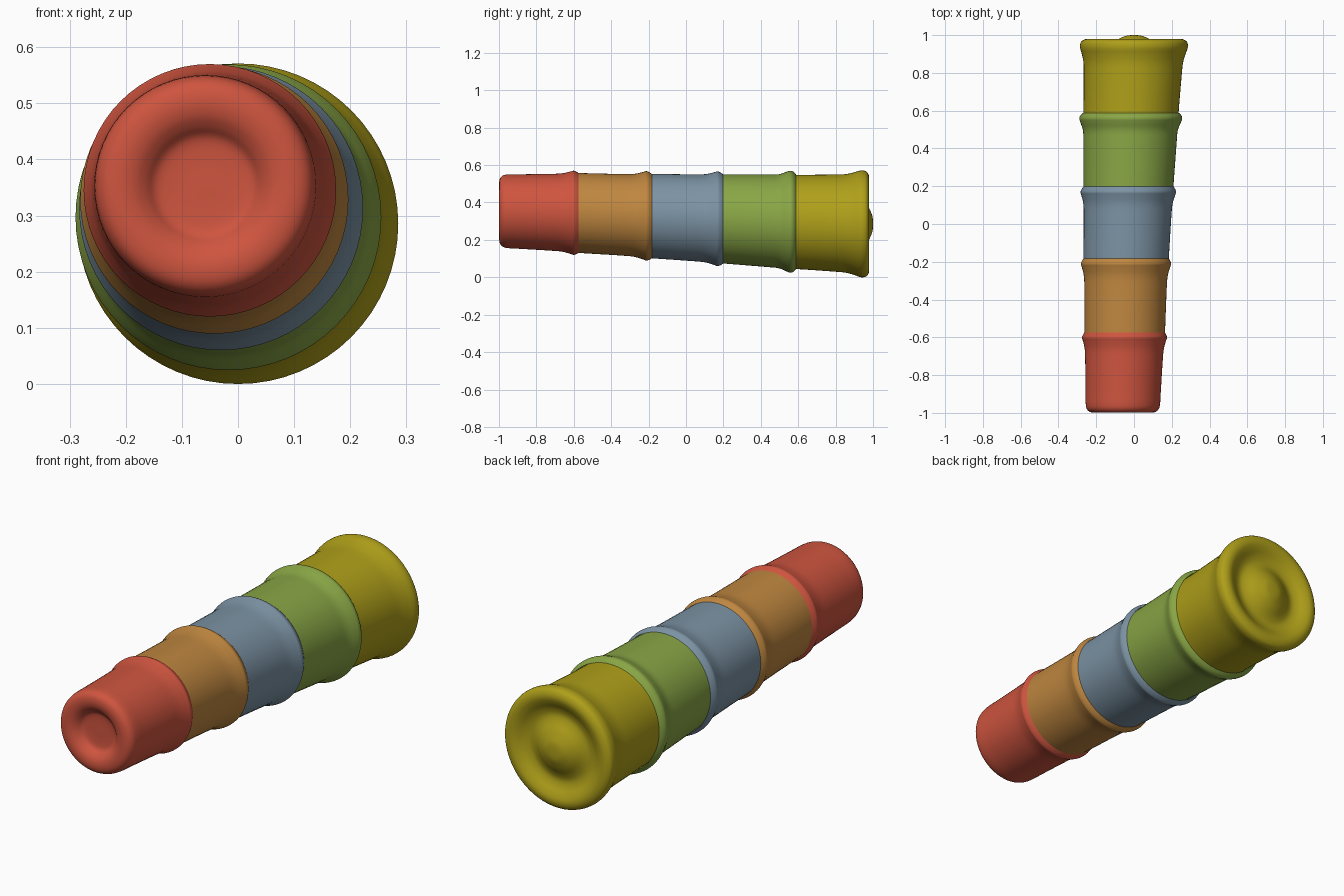
import bpy, bmesh, math

if "Cube" in bpy.data.objects:
    bpy.data.objects.remove(bpy.data.objects["Cube"])

SEG = 64
# leaning axis of the stack: (y, centre x, centre z)
AXIS = [(-1.0, -0.06, 0.354), (-0.6, -0.05, 0.345), (-0.2, -0.042, 0.328),
        (0.17, -0.03, 0.313), (0.56, -0.017, 0.297), (0.94, 0.0, 0.2855), (1.0, 0.0, 0.2855)]


def centre(y):
    for (y0, x0, z0), (y1, x1, z1) in zip(AXIS, AXIS[1:]):
        if y <= y1:
            t = (y - y0) / (y1 - y0)
            return x0 + t * (x1 - x0), z0 + t * (z1 - z0)
    return AXIS[-1][1:]


def smooth_profile(points, steps=4):
    """Catmull-Rom refinement of a (radius, y) profile."""
    p = [points[0]] + points + [points[-1]]
    out = []
    for a, b, c, d in zip(p, p[1:], p[2:], p[3:]):
        for i in range(steps):
            t = i / steps
            out.append(tuple(0.5 * (2 * b[k] + (c[k] - a[k]) * t
                       + (2 * a[k] - 5 * b[k] + 4 * c[k] - d[k]) * t * t
                       + (3 * b[k] - a[k] - 3 * c[k] + d[k]) * t ** 3) for k in (0, 1)))
    return out + [points[-1]]


def lathe(name, profile, color):
    """Revolve a profile around the leaning axis."""
    bm = bmesh.new()
    rings = []
    for r, y in smooth_profile(profile):
        cx, cz = centre(y)
        if r < 1e-5:
            rings.append([bm.verts.new((cx, y, cz))] * SEG)
        else:
            rings.append([bm.verts.new((cx + r * math.cos(2 * math.pi * i / SEG), y,
                                        cz + r * math.sin(2 * math.pi * i / SEG)))
                          for i in range(SEG)])
    for a, b in zip(rings, rings[1:]):
        for i in range(SEG):
            j = (i + 1) % SEG
            quad = list(dict.fromkeys((a[i], a[j], b[j], b[i])))
            bm.faces.new(quad).smooth = True
    bmesh.ops.recalc_face_normals(bm, faces=bm.faces)
    # make sure the outside faces outwards
    bm.faces.ensure_lookup_table()
    side = max(bm.faces, key=lambda f: f.calc_center_median().x)
    if side.normal.x < 0:
        bmesh.ops.reverse_faces(bm, faces=bm.faces)
    mesh = bpy.data.meshes.new(name)
    bm.to_mesh(mesh)
    bm.free()
    mat = bpy.data.materials.new(name + "_paint")
    mat.diffuse_color = (*color, 1)
    mat.use_nodes = True
    mat.node_tree.nodes["Principled BSDF"].inputs["Base Color"].default_value = mat.diffuse_color
    mesh.materials.append(mat)
    bpy.context.collection.objects.link(bpy.data.objects.new(name, mesh))


def body(y0, r0, y1, r1, rim):
    """Tapered wall ending in a rounded rim that meets the next cup."""
    return [(r0, y0), (r0 + 0.2 * (r1 - r0), y0 + 0.06), (r1 - 0.002, y1 - 0.13), (r1 + 0.002, y1 - 0.065),
            (rim - 0.006, y1 - 0.022), (rim, y1 - 0.002), (rim - 0.005, y1 + 0.014), (r1 + 0.005, y1 + 0.028)]


# smallest cup, with rounded end and round dent
dent = [(0, -0.958), (0.05, -0.958), (0.085, -0.963), (0.105, -0.981), (0.125, -0.994),
        (0.15, -0.999), (0.175, -0.994), (0.191, -0.978)]
lathe("smallest_cup", dent + body(-0.95, 0.197, -0.6, 0.207, 0.225), (0.62, 0.09, 0.05))

# middle cups
lathe("second_cup", body(-0.59, 0.213, -0.21, 0.22, 0.239), (0.52, 0.24, 0.05))
lathe("middle_cup", body(-0.2, 0.225, 0.17, 0.234, 0.253), (0.2, 0.29, 0.37))
lathe("fourth_cup", body(0.18, 0.237, 0.56, 0.249, 0.2725), (0.25, 0.38, 0.06))

# largest cup, with flared lip, ring groove and centre bump
back = [(0.252, 0.57), (0.253, 0.63), (0.259, 0.78), (0.263, 0.85), (0.273, 0.895), (0.283, 0.925),
        (0.2855, 0.945), (0.28, 0.965), (0.262, 0.977), (0.24, 0.979), (0.215, 0.97), (0.185, 0.953),
        (0.155, 0.946), (0.125, 0.955), (0.09, 0.976), (0.05, 0.994), (0.025, 0.999), (0, 1.0)]
lathe("largest_cup", back, (0.43, 0.35, 0.01))
